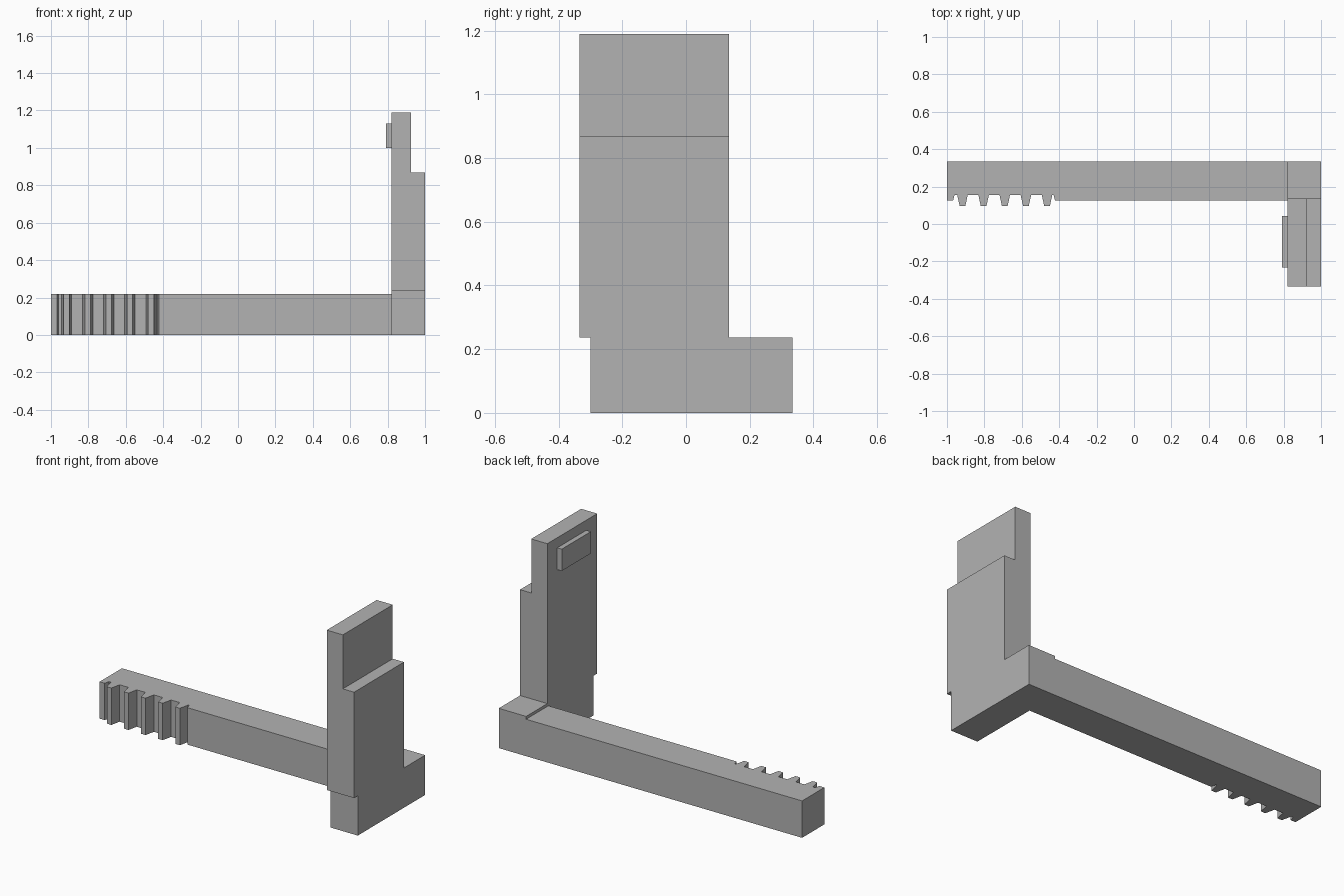
import bpy
import bmesh
from mathutils import Vector

cube = bpy.data.objects.get("Cube")
if cube:
    bpy.data.objects.remove(cube, do_unlink=True)

grey = bpy.data.materials.new("plain_grey")
grey.use_nodes = True
colour = (0.45, 0.45, 0.45, 1)
grey.diffuse_color = colour
grey.node_tree.nodes["Principled BSDF"].inputs["Base Color"].default_value = colour


def extrude(name, points, offset):
    """Solid made by sweeping a flat outline along an offset."""
    bm = bmesh.new()
    face = bm.faces.new([bm.verts.new(p) for p in points])
    swept = bmesh.ops.extrude_face_region(bm, geom=[face], use_keep_orig=True)
    verts = [v for v in swept["geom"] if isinstance(v, bmesh.types.BMVert)]
    bmesh.ops.translate(bm, verts=verts, vec=Vector(offset))
    bmesh.ops.recalc_face_normals(bm, faces=bm.faces)
    mesh = bpy.data.meshes.new(name)
    bm.to_mesh(mesh)
    bm.free()
    mesh.materials.append(grey)
    obj = bpy.data.objects.new(name, mesh)
    bpy.context.collection.objects.link(obj)
    return obj


def box(name, low, high):
    (x0, y0, z0), (x1, y1, z1) = low, high
    base = [(x0, y0, z0), (x1, y0, z0), (x1, y1, z0), (x0, y1, z0)]
    return extrude(name, base, (0, 0, z1 - z0))


# Long bar with rack teeth cut into its front face
front, back, root, tip = 0.125, 0.335, 0.155, 0.095
outline = [(-1, back), (-1, front), (-0.967, front), (-0.96, root)]
for i in range(5):
    centre = -0.917 + 0.113 * i
    outline += [(centre - 0.028, root), (centre - 0.015, tip),
                (centre + 0.015, tip), (centre + 0.028, root)]
outline += [(-0.43, root), (-0.422, front), (0.82, front), (0.82, back)]
extrude("rack_bar", [(x, y, 0) for x, y in outline], (0, 0, 0.22))

# Foot and upright as one side outline
side = [(-0.3, 0), (0.335, 0), (0.335, 0.237), (0.135, 0.237),
        (0.135, 1.19), (-0.335, 1.19), (-0.335, 0.237), (-0.3, 0.237)]
upright = extrude("upright_bracket", [(0.82, y, z) for y, z in side], (0.18, 0, 0))

# Step that thins the top of the upright
cutter = box("step_cutter", (0.926, -0.5, 0.868), (1.2, 0.5, 1.4))
cutter.hide_render = True
cutter.hide_viewport = True
cut = upright.modifiers.new("top_step", "BOOLEAN")
cut.operation = "DIFFERENCE"
cut.solver = "EXACT"
cut.object = cutter

# Bake the step, then drop the cutter
graph = bpy.context.evaluated_depsgraph_get()
baked = bpy.data.meshes.new_from_object(upright.evaluated_get(graph))
upright.modifiers.clear()
upright.data = baked
bpy.data.objects.remove(cutter, do_unlink=True)

# Small raised pad on the inner face
box("inner_pad", (0.79, -0.232, 1.0), (0.82, 0.042, 1.13))
